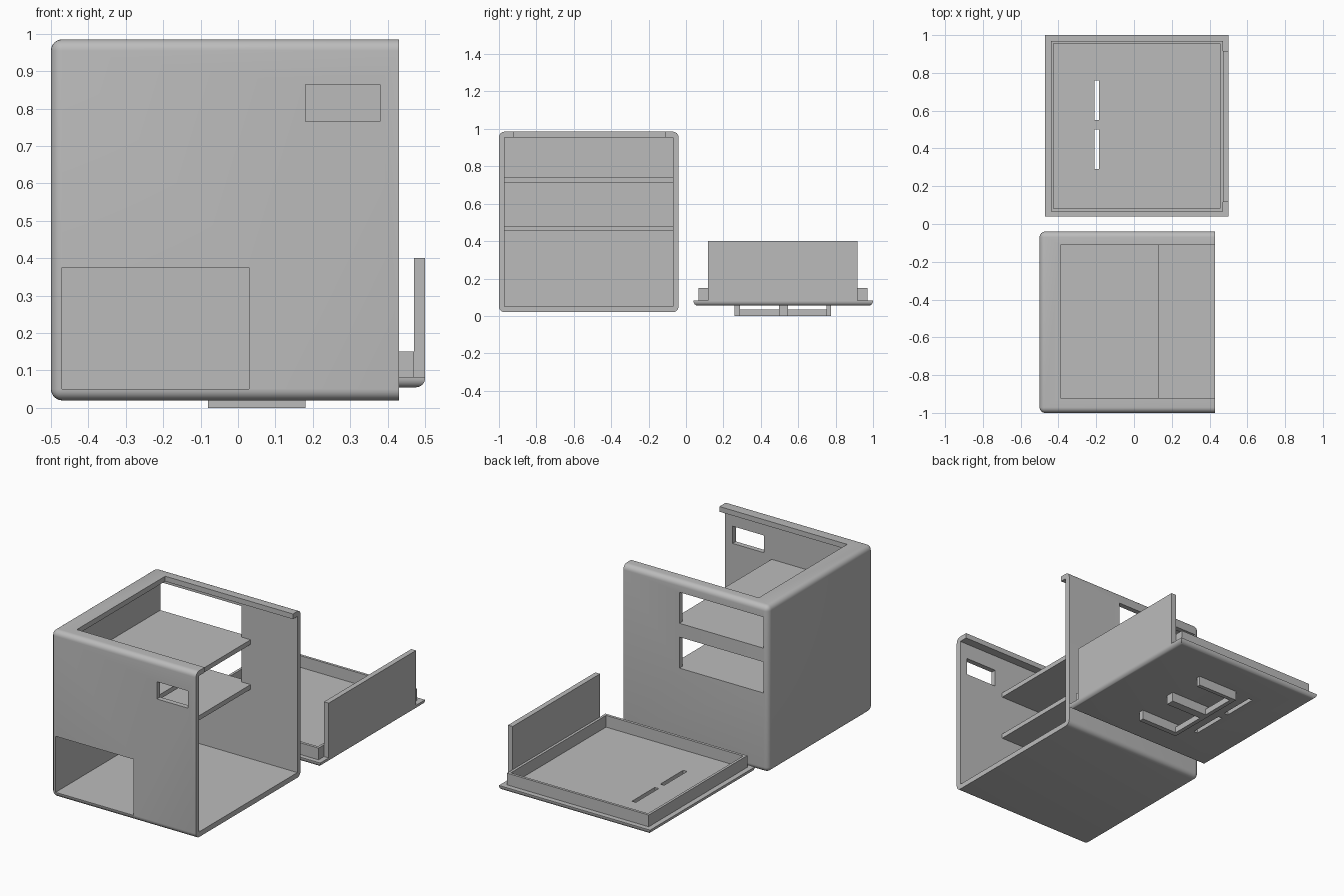
import bpy, bmesh
from math import radians

scene_cube = bpy.data.objects.get("Cube")
if scene_cube:
    bpy.data.objects.remove(scene_cube, do_unlink=True)

GREY = (0.5, 0.5, 0.5, 1)
mat = bpy.data.materials.new("light grey plastic")
mat.use_nodes = True
mat.diffuse_color = GREY
mat.node_tree.nodes["Principled BSDF"].inputs["Base Color"].default_value = GREY


def block(name, x, y, z, radius=0, rounded=None):
    """Box between (min, max) pairs; 'rounded' picks the edges to fillet."""
    bm = bmesh.new()
    bmesh.ops.create_cube(bm, size=1)
    for v in bm.verts:
        v.co = [r[0] if c < 0 else r[1] for c, r in zip(v.co, (x, y, z))]
    if rounded:
        edges = [e for e in bm.edges if rounded(e)]
        bmesh.ops.bevel(bm, geom=edges, offset=radius, segments=6,
                        profile=0.5, affect='EDGES', clamp_overlap=True)
    bmesh.ops.recalc_face_normals(bm, faces=bm.faces[:])
    mesh = bpy.data.meshes.new(name)
    bm.to_mesh(mesh)
    bm.free()
    mesh.materials.append(mat)
    obj = bpy.data.objects.new(name, mesh)
    bpy.context.collection.objects.link(obj)
    return obj


def cut(obj, *ranges):
    """Cut a box-shaped opening and discard the cutter."""
    cutter = block("cutter", *ranges)
    cutter.hide_render = True
    mod = obj.modifiers.new("opening", 'BOOLEAN')
    mod.operation = 'DIFFERENCE'
    mod.solver = 'EXACT'
    mod.object = cutter
    bpy.context.view_layer.objects.active = obj
    bpy.ops.object.modifier_apply(modifier=mod.name)
    bpy.data.objects.remove(cutter, do_unlink=True)


def smooth(obj):
    bpy.ops.object.select_all(action='DESELECT')
    obj.select_set(True)
    bpy.context.view_layer.objects.active = obj
    bpy.ops.object.shade_smooth_by_angle(angle=radians(30))


# Case: rounded everywhere except around the open end
END = 0.43
case = block("case", (-0.5, END), (-1, -0.04), (0.02, 0.985), 0.03,
             lambda e: not all(v.co.x > 0 for v in e.verts))
cut(case, (-0.47, 0.6), (-0.97, -0.07), (0.05, 0.955))
cut(case, (-0.39, 0.6), (-0.92, -0.11), (0.9, 1.1))
# Front windows
cut(case, (-0.47, 0.03), (-1.1, -0.9), (0.05, 0.375))
cut(case, (0.18, 0.38), (-1.1, -0.9), (0.765, 0.865))
# Shelves, each with a slot in the back wall above it
for label, top in (("lower", 0.48), ("upper", 0.74)):
    cut(case, (-0.47, 0.07), (-0.1, 0.1), (top, top + 0.18))
    block(label + "_shelf", (-0.47, 0.13), (-0.97, -0.07), (top - 0.027, top))
smooth(case)

# Lid plate: underside edges rounded, two strap slots
lid = block("lid_plate", (-0.47, 0.5), (0.04, 1), (0.055, 0.082), 0.024,
            lambda e: all(v.co.z < 0.06 for v in e.verts))
for start in (0.29, 0.55):
    cut(lid, (-0.21, -0.185), (start, start + 0.21), (0, 0.2))
smooth(lid)

# Locating rim and tall tongue on the lid
rim = block("lid_rim", (-0.44, 0.47), (0.067, 0.97), (0.08, 0.15))
cut(rim, (-0.425, 0.455), (0.083, 0.955), (0, 0.2))
block("lid_tongue", (0.47, 0.5), (0.117, 0.917), (0.08, 0.4))

# Bracket under the lid: three arms joined by a low bar
for i, span in enumerate(((0.26, 0.29), (0.497, 0.545), (0.752, 0.775))):
    block("bracket_arm_%d" % (i + 1), (-0.08, 0.18), span, (0, 0.056))
block("bracket_bar", (-0.08, -0.055), (0.27, 0.765), (0, 0.035))
